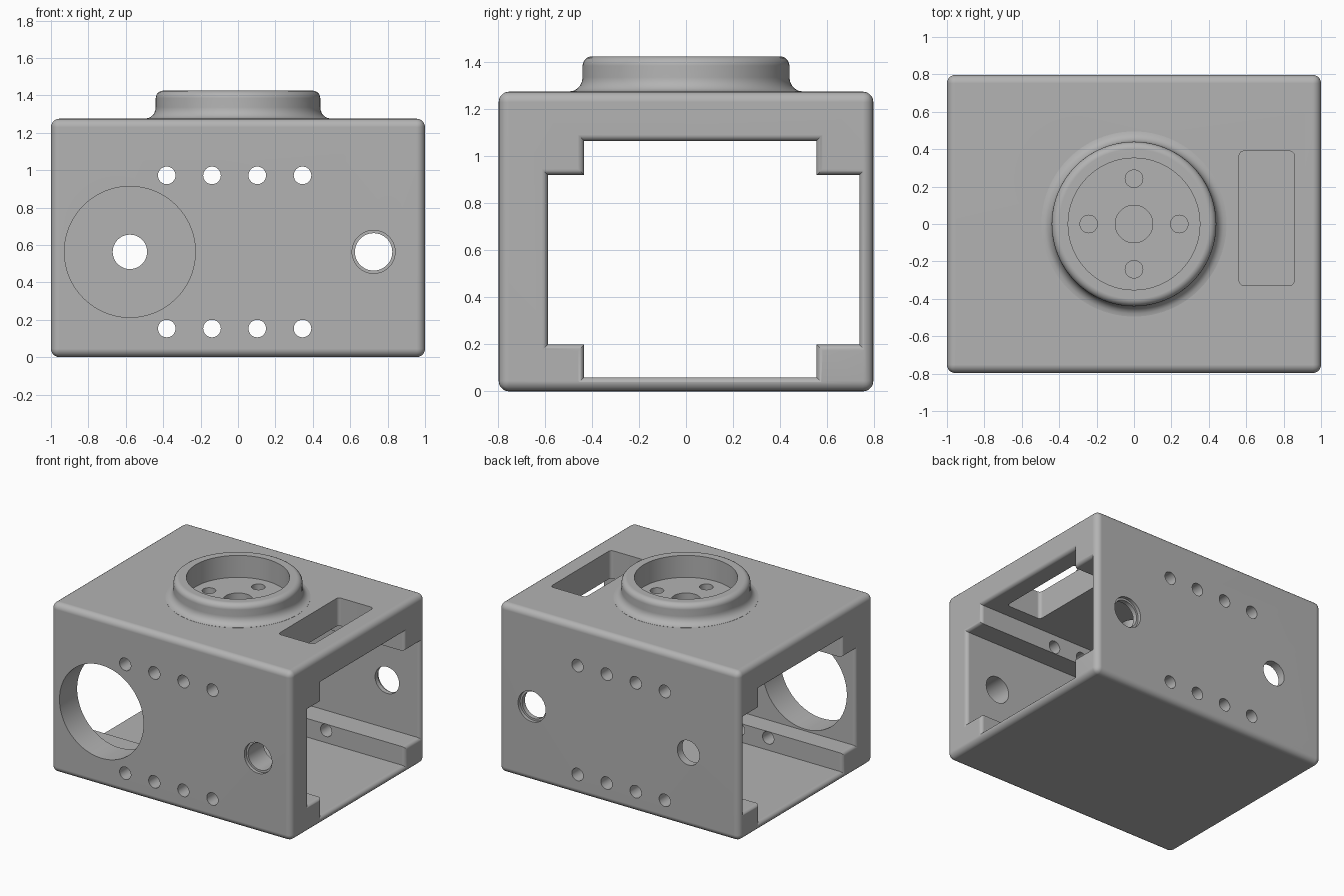
import bpy, bmesh, math
from mathutils import Matrix, Vector

if "Cube" in bpy.data.objects:
    bpy.data.objects.remove(bpy.data.objects["Cube"], do_unlink=True)

HALF_Y, HEIGHT, ROUND, MOUTH = 0.797, 1.275, 0.045, 0.027

grey = bpy.data.materials.new("plain_grey")
grey.use_nodes = True
colour = (0.45, 0.45, 0.45, 1)
grey.diffuse_color = colour
grey.node_tree.nodes["Principled BSDF"].inputs["Base Color"].default_value = colour


def make(name, bm):
    bmesh.ops.recalc_face_normals(bm, faces=bm.faces[:])
    mesh = bpy.data.meshes.new(name)
    bm.to_mesh(mesh)
    bm.free()
    mesh.materials.append(grey)
    obj = bpy.data.objects.new(name, mesh)
    bpy.context.collection.objects.link(obj)
    return obj


def box(lo, hi):
    lo, hi = Vector(lo), Vector(hi)
    bm = bmesh.new()
    bmesh.ops.create_cube(bm, size=1)
    bmesh.ops.scale(bm, vec=hi - lo, verts=bm.verts)
    bmesh.ops.translate(bm, vec=(lo + hi) / 2, verts=bm.verts)
    return bm


def loft(rings):
    """Closed solid through rings with equal point counts."""
    bm = bmesh.new()
    loops = [[bm.verts.new(p) for p in ring] for ring in rings]
    for a, b in zip(loops, loops[1:]):
        for i in range(len(a)):
            j = (i + 1) % len(a)
            bm.faces.new((a[i], a[j], b[j], b[i]))
    bm.faces.new(loops[0])
    bm.faces.new(loops[-1])
    return bm


def lathe(profile, at=(0, 0), steps=64):
    """Upright turned solid from (radius, z) pairs."""
    angles = [math.tau * i / steps for i in range(steps)]
    return loft([[(at[0] + r * math.cos(a), at[1] + r * math.sin(a), z)
                  for a in angles] for r, z in profile])


def drill_y(x, z, r, y0, y1, steps=32):
    """Round cutter running front to back."""
    bm = lathe([(r, -y1), (r, -y0)], steps=steps)
    bmesh.ops.transform(bm, matrix=Matrix.Translation((x, 0, z))
                        @ Matrix.Rotation(math.pi / 2, 4, 'X'), verts=bm.verts)
    return bm


def combine(target, bm, operation='DIFFERENCE'):
    tool = make("cutter", bm)
    tool.hide_render = True
    mod = target.modifiers.new("shape", 'BOOLEAN')
    mod.operation, mod.solver, mod.object = operation, 'EXACT', tool
    bpy.context.view_layer.objects.active = target
    bpy.ops.object.modifier_apply(modifier=mod.name)
    bpy.data.objects.remove(tool, do_unlink=True)


# Rounded outer block
bm = box((-1, -HALF_Y, 0), (1, HALF_Y, HEIGHT))
bmesh.ops.bevel(bm, geom=bm.edges[:], offset=ROUND, segments=5, profile=0.5,
                affect='EDGES')
housing = make("housing", bm)

# Turned collar on top, filleted at the foot and rounded at the rim
quarter = [math.pi / 2 * i / 5 for i in range(6)]
collar = [(0.495, HEIGHT - 0.07)]
collar += [(0.495 - 0.055 * math.sin(a), HEIGHT + 0.001 + 0.06 * (1 - math.cos(a)))
           for a in quarter]
collar += [(0.4 + 0.04 * math.cos(a), 1.385 + 0.04 * math.sin(a)) for a in quarter]
combine(housing, lathe(collar, steps=96), 'UNION')


# Stepped tunnel along x, flaring softly at both mouths
def tunnel_ring(x, d):
    y0, y1, y2, y3 = -0.587 - d, -0.433 - d, 0.555 + d, 0.737 + d
    z0, z1, z2, z3 = 0.06 - d, 0.2 + d, 0.92 + d, 1.065 + d
    z1 -= 2 * d
    return [(x, y, z) for y, z in (
        (y1, z0), (y2, z0), (y2, z1), (y3, z1), (y3, z2), (y2, z2),
        (y2, z3), (y1, z3), (y1, z2), (y0, z2), (y0, z1), (y1, z1))]


flare = [(1 - MOUTH + MOUTH * math.sin(a), MOUTH * (1 - math.cos(a))) for a in quarter]
flare.append((1.1, MOUTH))
rings = [tunnel_ring(-x, d) for x, d in reversed(flare)]
rings += [tunnel_ring(x, d) for x, d in flare]
combine(housing, loft(rings))

# Collar recess with centre bore and four screw holes
FLOOR = 1.26
combine(housing, lathe([(0.352, FLOOR), (0.352, 1.6)], steps=96))
combine(housing, lathe([(0.1, 1), (0.1, 1.4)]))
for i in range(4):
    a = i * math.pi / 2
    spot = (0.242 * math.cos(a), 0.242 * math.sin(a))
    combine(housing, lathe([(0.047, 1), (0.047, 1.4)], spot, 32))

# Rectangular slot in the top plate
bm = box((0.562, -0.328, 1), (0.857, 0.39, 1.4))
upright = [e for e in bm.edges if abs(e.verts[0].co.z - e.verts[1].co.z) > 0.1]
bmesh.ops.bevel(bm, geom=upright, offset=0.025, segments=4, profile=0.5, affect='EDGES')
combine(housing, bm)

# Two rows of screw holes through both walls
for z in (0.153, 0.972):
    for i in range(4):
        combine(housing, drill_y(-0.381 + 0.242 * i, z, 0.047, -1, 1))

# Large front opening, with a smaller bore behind it
combine(housing, drill_y(-0.578, 0.563, 0.35, -1, -0.3, 96))
combine(housing, drill_y(-0.578, 0.563, 0.092, 0, 1, 48))

# Counterbored side hole through both walls
combine(housing, drill_y(0.725, 0.563, 0.1, -1, 1, 48))
for y0, y1 in ((-1, -HALF_Y + 0.025), (HALF_Y - 0.025, 1)):
    combine(housing, drill_y(0.725, 0.563, 0.115, y0, y1, 48))

# Smooth rounded areas, crisp machined edges
bpy.ops.object.select_all(action='DESELECT')
housing.select_set(True)
bpy.context.view_layer.objects.active = housing
bpy.ops.object.shade_smooth_by_angle(angle=math.radians(30))
normals = housing.modifiers.new("even_shading", 'WEIGHTED_NORMAL')
normals.keep_sharp = True
